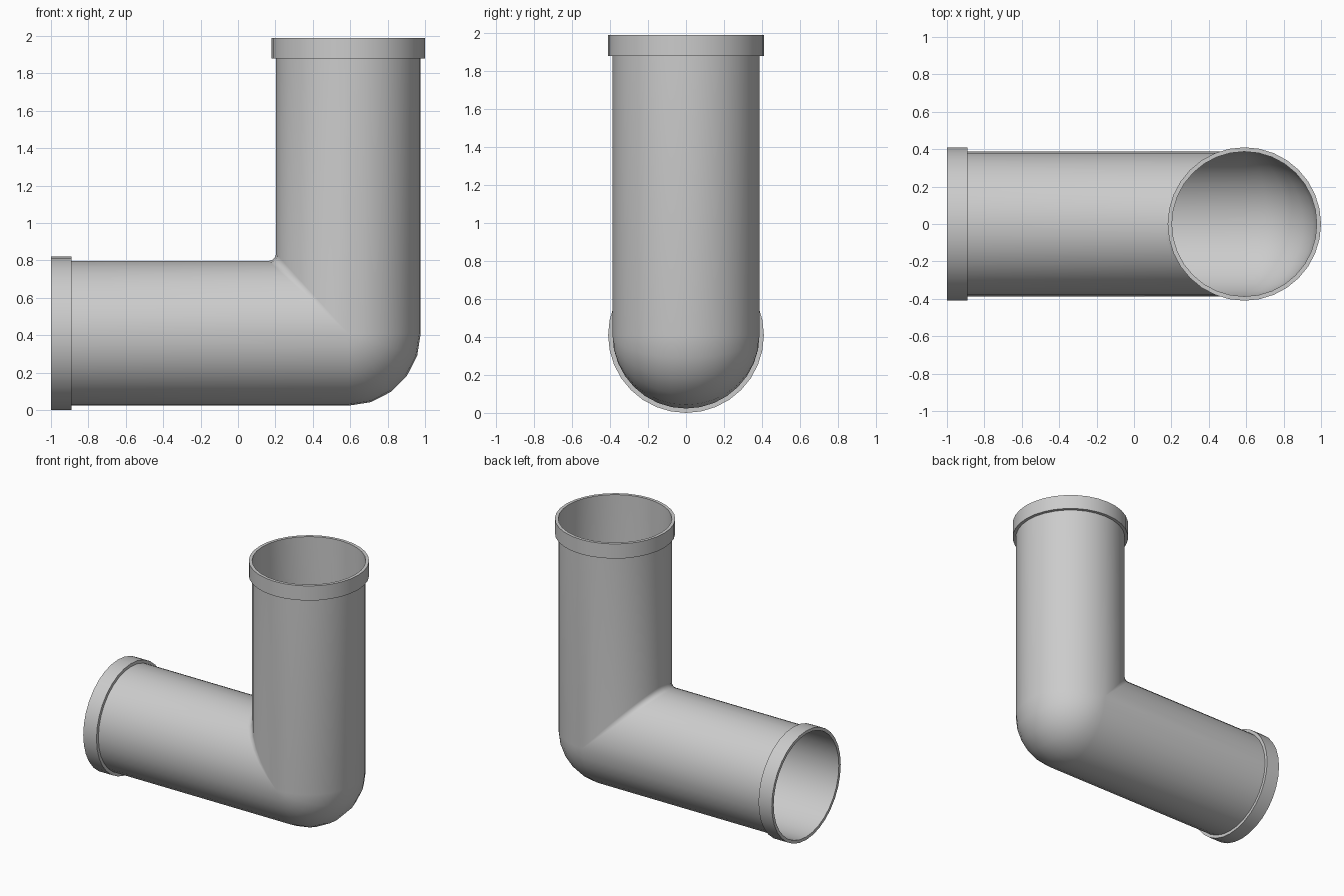
import bpy, bmesh, math

if "Cube" in bpy.data.objects:
    bpy.data.objects.remove(bpy.data.objects["Cube"])

SIDES = 32
R_PIPE, R_RIM, RIM_LEN = 0.387, 0.41, 0.11
CX, CZ = 0.59, 0.41            # axis of the upright leg / axis of the level leg
END_X, END_Z = -1.0, 1.99      # open ends
FILLET = 0.04                  # rounding of the inner corner
BEND_STEPS = 5


def make_object(name, rings):
    """Skin a list of equal-length rings and smooth-shade the result."""
    bm = bmesh.new()
    vs = [[bm.verts.new(p) for p in ring] for ring in rings]
    for a, b in zip(vs, vs[1:]):
        for i in range(SIDES):
            j = (i + 1) % SIDES
            bm.faces.new((a[i], a[j], b[j], b[i]))
    bmesh.ops.remove_doubles(bm, verts=bm.verts, dist=0.0002)
    bmesh.ops.recalc_face_normals(bm, faces=bm.faces)
    # Make the open sheets face away from the pipe axis
    f = max(bm.faces, key=lambda f: abs(f.calc_center_median().y))
    if f.normal.y * f.calc_center_median().y < 0:
        bmesh.ops.reverse_faces(bm, faces=bm.faces)
    mesh = bpy.data.meshes.new(name)
    bm.to_mesh(mesh)
    bm.free()
    obj = bpy.data.objects.new(name, mesh)
    bpy.context.collection.objects.link(obj)
    bpy.ops.object.select_all(action='DESELECT')
    obj.select_set(True)
    bpy.context.view_layer.objects.active = obj
    bpy.ops.object.shade_smooth_by_angle(angle=math.radians(40))
    return obj


def circle(r):
    """Cross-section as (offset towards the outside of the bend, y)."""
    return [(r * math.cos(2 * math.pi * i / SIDES), r * math.sin(2 * math.pi * i / SIDES))
            for i in range(SIDES)]


def level_ring(x, r):
    return [(x, y, CZ - u) for u, y in circle(r)]


def upright_ring(z, r):
    return [(CX + u, y, z) for u, y in circle(r)]


def bend_ring(a):
    """Outer half turns like a ball joint, inner half meets in a filleted mitre."""
    ring = []
    for u, y in circle(R_PIPE):
        if u >= 0:
            ring.append((CX + u * math.sin(a), y, CZ - u * math.cos(a)))
        else:
            f = FILLET * -u / R_PIPE
            ring.append((CX + u - f + f * math.sin(a), y, CZ - u + f - f * math.cos(a)))
    return ring


# Elbow pipe: level leg, bend, upright leg
bends = [bend_ring(math.pi / 2 * i / BEND_STEPS) for i in range(BEND_STEPS + 1)]
make_object("elbow_pipe", [level_ring(END_X, R_PIPE)] + bends + [upright_ring(END_Z, R_PIPE)])

# Collars around both open ends
for name, ring, end, back in (("level_collar", level_ring, END_X, END_X + RIM_LEN),
                              ("upright_collar", upright_ring, END_Z, END_Z - RIM_LEN)):
    make_object(name, [ring(end, R_PIPE), ring(end, R_RIM), ring(back, R_RIM), ring(back, R_PIPE)])
